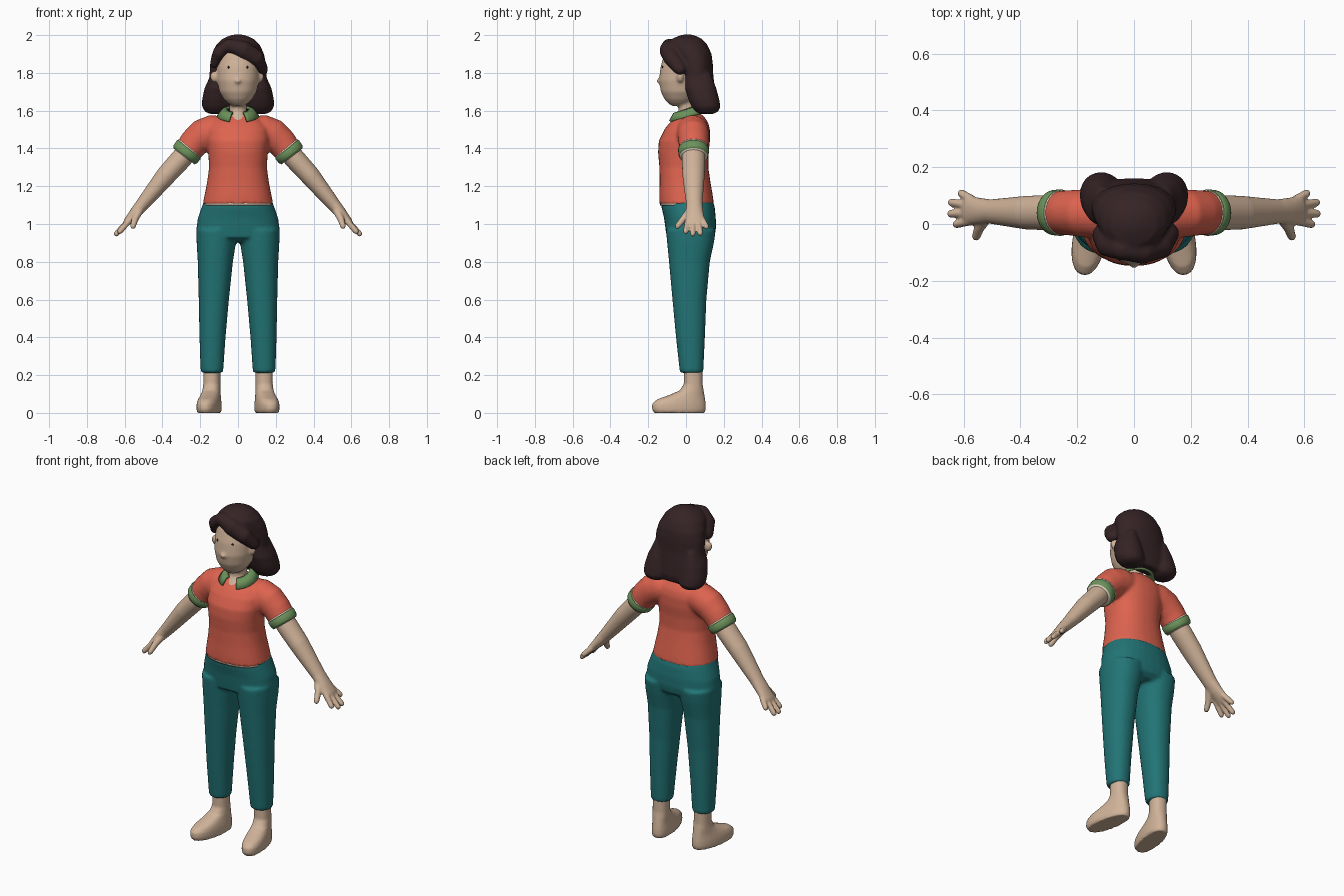
import bpy, bmesh, math
from mathutils import Vector, Matrix

def material(name, rgb):
    m = bpy.data.materials.new(name)
    m.diffuse_color = (*rgb, 1)
    return m

SKIN = material("skin", (0.63, 0.45, 0.32))
CORAL = material("coral shirt", (0.73, 0.125, 0.078))
TEAL = material("teal trousers", (0.016, 0.175, 0.18))
HAIR = material("dark brown hair", (0.036, 0.017, 0.019))
GREEN = material("green trim", (0.15, 0.29, 0.105))
CREAM = material("cream lining", (0.75, 0.65, 0.5))
DARK = material("eye dark", (0.02, 0.014, 0.014))

SEG = 32

def skin_rings(bm, rings):
    """Join rings of points into a closed tube."""
    loops = [[bm.verts.new(p) for p in r] for r in rings]
    faces = []
    for a, b in zip(loops, loops[1:]):
        for i in range(SEG):
            j = (i + 1) % SEG
            faces.append(bm.faces.new((a[i], a[j], b[j], b[i])))
    faces += [bm.faces.new(loops[0]), bm.faces.new(loops[-1])]
    bmesh.ops.recalc_face_normals(bm, faces=faces)

def oval(c, u, v, n):
    pts = []
    for i in range(SEG):
        a = 2 * math.pi * i / SEG
        x, y = math.cos(a), math.sin(a)
        pts.append(c + u * math.copysign(abs(x) ** (2 / n), x)
                   + v * math.copysign(abs(y) ** (2 / n), y))
    return pts

def upright(bm, rows, n=2.3, turn=None):
    """Level rings: (centre x, z, half width, front y, back y)."""
    rings = [oval(Vector((cx, (y0 + y1) / 2, z)), Vector((rx, 0, 0)),
                  Vector((0, (y1 - y0) / 2, 0)), n) for cx, z, rx, y0, y1 in rows]
    if turn:
        rings = [[turn @ p for p in r] for r in rings]
    skin_rings(bm, rings)

def tube(bm, rows, side=1, rounded=True):
    """Rings across a path: (x, y, z, thickness radius, y radius)."""
    pts = [Vector((x * side, y, z)) for x, y, z, _, _ in rows]
    rings = []
    last = len(pts) - 1
    for i, (p, row) in enumerate(zip(pts, rows)):
        t = (pts[min(i + 1, last)] - pts[max(i - 1, 0)]).normalized()
        v = Vector((0, 1, 0))
        v = (v - t * v.dot(t)).normalized()
        u = t.cross(v)
        r, ry = row[3:]
        steps = [(0, 1)]
        if rounded and i == 0:
            steps = [(-0.95, 0.3), (-0.7, 0.7), (0, 1)]
        if rounded and i == last:
            steps = [(0, 1), (0.7, 0.7), (0.95, 0.3)]
        for d, k in steps:
            rings.append(oval(p + t * d * min(r, ry), u * r * k, v * ry * k, 2))
    skin_rings(bm, rings)

def blob(bm, c, r):
    bmesh.ops.create_uvsphere(bm, u_segments=20, v_segments=12, radius=1,
                              matrix=Matrix.Translation(c) @ Matrix.Diagonal((*r, 1)))

def finish(bm, name, mat, voxel=0, smooth=3):
    me = bpy.data.meshes.new(name)
    bm.to_mesh(me)
    bm.free()
    me.materials.append(mat)
    for p in me.polygons:
        p.use_smooth = True
    ob = bpy.data.objects.new(name, me)
    bpy.context.collection.objects.link(ob)
    if voxel:
        m = ob.modifiers.new("fuse", 'REMESH')
        m.mode, m.voxel_size, m.use_smooth_shade = 'VOXEL', voxel, True
        s = ob.modifiers.new("soften", 'SMOOTH')
        s.factor, s.iterations = 0.5, smooth
    return ob

# Head, neck, nose and ears
bm = bmesh.new()
upright(bm, [(0, 1.625, .03, -.075, 0), (0, 1.64, .055, -.095, .03), (0, 1.66, .075, -.113, .05),
             (0, 1.70, .099, -.133, .08), (0, 1.76, .112, -.143, .1), (0, 1.83, .115, -.135, .11),
             (0, 1.90, .105, -.115, .10), (0, 1.95, .07, -.08, .07)], 2.1)
upright(bm, [(0, 1.50, .075, -.095, .06), (0, 1.55, .062, -.072, .055),
             (0, 1.59, .046, -.04, .05), (0, 1.70, .046, -.04, .05)], 2)
blob(bm, (0, -.143, 1.757), (.014, .013, .014))
blob(bm, (-.127, -.035, 1.78), (.02, .018, .03))
blob(bm, (.117, -.03, 1.78), (.02, .018, .03))
finish(bm, "head", SKIN, 0.008)

# Eyes
bm = bmesh.new()
for s in (-1, 1):
    blob(bm, (s * .05, -.124, 1.83), (.006, .004, .006))
finish(bm, "eyes", DARK)

# Hair: cap, two lower curls, swept fringe
bm = bmesh.new()
upright(bm, [(0, 1.60, .12, .06, .15), (0, 1.64, .15, .03, .162), (0, 1.70, .165, 0, .156),
             (0, 1.78, .152, -.03, .145), (0, 1.85, .148, -.04, .142), (0, 1.90, .138, -.065, .135),
             (0, 1.95, .115, -.095, .113), (0, 1.98, .083, -.075, .085), (0, 1.995, .05, -.04, .055),
             (0, 2.003, .02, -.015, .03)], 2.1)
for s in (-1, 1):
    upright(bm, [(s * .11, 1.80, .03, .0, .13), (s * .113, 1.72, .064, -.005, .16),
                 (s * .115, 1.66, .075, .012, .176), (s * .115, 1.62, .075, .03, .183),
                 (s * .115, 1.595, .06, .05, .17), (s * .115, 1.583, .035, .075, .145)], 2.1)
tube(bm, [(-.05, -.085, 1.948, .035, .04), (.03, -.096, 1.92, .05, .045),
          (.095, -.075, 1.878, .045, .045), (.13, -.03, 1.82, .03, .035)])
tube(bm, [(-.055, -.085, 1.945, .03, .04), (-.098, -.07, 1.91, .036, .045),
          (-.122, -.035, 1.85, .026, .035)])
finish(bm, "hair", HAIR, 0.009)

# Shirt: torso with short sleeves
bm = bmesh.new()
upright(bm, [(0, 1.105, .187, -.141, .148), (0, 1.15, .178, -.142, .142), (0, 1.22, .164, -.14, .13),
             (0, 1.30, .153, -.141, .118), (0, 1.38, .158, -.148, .12), (0, 1.44, .166, -.144, .127),
             (0, 1.50, .165, -.115, .127), (0, 1.535, .145, -.088, .118), (0, 1.57, .10, -.05, .095),
             (0, 1.585, .07, -.03, .075)])
for s in (-1, 1):
    tube(bm, [(.06, .035, 1.50, .07, .075), (.13, .035, 1.493, .086, .085),
              (.187, .038, 1.47, .087, .083), (.232, .04, 1.43, .079, .079),
              (.272, .04, 1.377, .073, .076)], s, False)
finish(bm, "shirt", CORAL, 0.01)

# Cream hem and sleeve lining
bm = bmesh.new()
upright(bm, [(0, 1.099, .184, -.137, .146), (0, 1.12, .18, -.137, .143)])
for s in (-1, 1):
    tube(bm, [(.25, .04, 1.406, .07, .073), (.2865, .04, 1.358, .07, .073)], s, False)
    tube(bm, [(.254, .04, 1.402, .076, .079), (.259, .04, 1.396, .076, .079)], s, False)
finish(bm, "shirt_lining", CREAM)

# Green sleeve cuffs
bm = bmesh.new()
for s in (-1, 1):
    tube(bm, [(.257, .04, 1.398, .075, .077), (.261, .04, 1.393, .08, .082),
              (.279, .04, 1.369, .078, .08), (.285, .04, 1.361, .072, .075)], s, False)
finish(bm, "sleeve_cuffs", GREEN)

# Open collar
bm = bmesh.new()
prev = None
for i in range(41):
    a = math.radians(26 + 308 * i / 40)
    sx, cy = math.sin(a), math.cos(a)
    k = (1 - cy) / 2
    row = [bm.verts.new(p) for p in ((.058 * sx, .008 - .06 * cy, 1.585 + .04 * k),
                                     (.08 * sx, .008 - .08 * cy, 1.58 + .04 * k),
                                     (.107 * sx, .008 - .102 * cy, 1.54 + .055 * k))]
    if prev:
        for j in range(2):
            bm.faces.new((prev[j], prev[j + 1], row[j + 1], row[j]))
    prev = row
bmesh.ops.recalc_face_normals(bm, faces=bm.faces[:])
ob = finish(bm, "collar", GREEN)
m = ob.modifiers.new("thickness", 'SOLIDIFY')
m.thickness, m.offset = 0.014, 0

# Trousers: hips and two tapered legs
bm = bmesh.new()
upright(bm, [(0, 1.13, .178, -.128, .14), (0, 1.09, .192, -.13, .152), (0, 1.03, .213, -.116, .158),
             (0, .97, .221, -.108, .158), (0, .93, .221, -.102, .15), (0, .905, .19, -.06, .12)])
for s in (-1, 1):
    upright(bm, [(s * .113, .97, .108, -.106, .158), (s * .115, .90, .104, -.1, .148),
                 (s * .12, .80, .093, -.09, .126), (s * .128, .60, .08, -.072, .108),
                 (s * .135, .40, .069, -.053, .1), (s * .138, .225, .06, -.034, .092),
                 (s * .138, .212, .057, -.03, .089)], 2.2)
finish(bm, "trousers", TEAL, 0.01)

# Arms with hands
bm = bmesh.new()
for s in (-1, 1):
    tube(bm, [(.24, .04, 1.415, .056, .06), (.31, .04, 1.335, .056, .062), (.38, .04, 1.258, .053, .059),
              (.45, .042, 1.172, .044, .05), (.505, .044, 1.105, .036, .043),
              (.545, .045, 1.058, .03, .047), (.588, .05, 1.01, .02, .052)], s)
    for y, tx, ty, tz in ((.085, .608, .108, .985), (.063, .642, .076, .95),
                          (.038, .645, .036, .947), (.012, .626, -.001, .96)):
        tube(bm, [(.57, y, 1.025, .017, .016), (tx, ty, tz, .015, .014)], s)
    tube(bm, [(.52, .025, 1.075, .022, .022), (.545, -.015, 1.025, .018, .018),
              (.556, -.045, .988, .015, .015)], s)
finish(bm, "arms", SKIN, 0.006)

# Ankles and feet, toes turned slightly out
bm = bmesh.new()
for s in (-1, 1):
    pivot = Vector((s * .138, .04, 0))
    turn = Matrix.Translation(pivot) @ Matrix.Rotation(s * math.radians(11), 4, 'Z') @ Matrix.Translation(-pivot)
    c = s * .138
    upright(bm, [(c, 0, .056, -.172, .1), (c, .02, .06, -.184, .106), (c, .05, .059, -.182, .105),
                 (c, .072, .055, -.155, .102), (c, .095, .05, -.09, .098), (c, .118, .047, -.035, .094),
                 (c, .15, .045, -.012, .088), (c, .26, .045, -.01, .086)], 2.3, turn)
finish(bm, "feet", SKIN, 0.008, 2)
